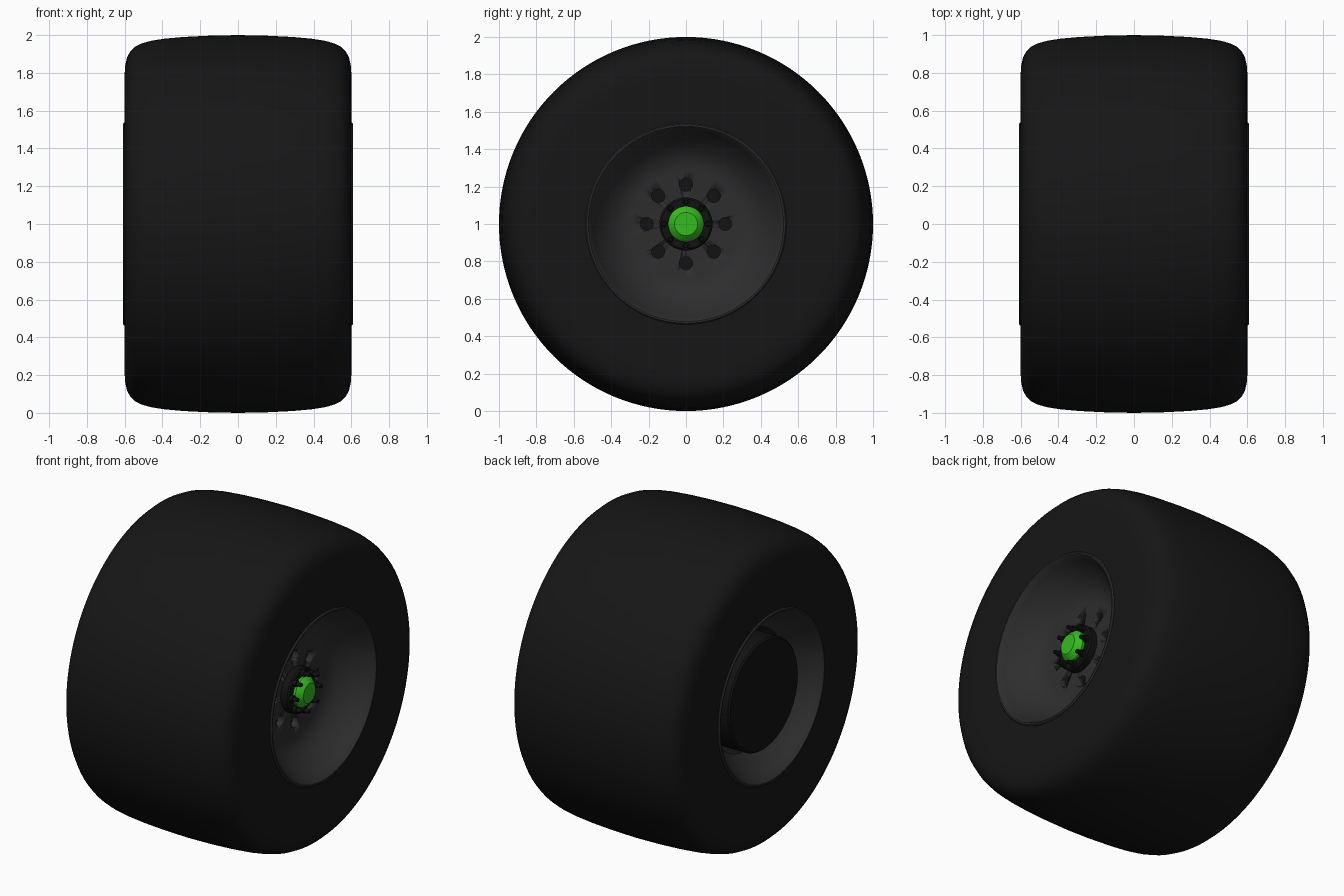
import bpy, bmesh
from math import sin, cos, pi, radians
from mathutils import Matrix, Vector

if "Cube" in bpy.data.objects:
    bpy.data.objects.remove(bpy.data.objects["Cube"])

CENTRE = Vector((0, 0, 1))


def material(name, r, g, b):
    m = bpy.data.materials.new(name)
    m.diffuse_color = (r, g, b, 1)
    m.use_nodes = True
    m.node_tree.nodes["Principled BSDF"].inputs["Base Color"].default_value = m.diffuse_color
    return m


RUBBER = material("rubber", .008, .008, .008)
RIM = material("rim_grey", .027, .027, .027)
DARK = material("dark_metal", .006, .006, .006)
GREEN = material("green", .035, .5, .015)


def finish(bm, name, mat, angle=35):
    bmesh.ops.recalc_face_normals(bm, faces=bm.faces)
    me = bpy.data.meshes.new(name)
    bm.to_mesh(me)
    bm.free()
    ob = bpy.data.objects.new(name, me)
    bpy.context.collection.objects.link(ob)
    me.materials.append(mat)
    bpy.ops.object.select_all(action='DESELECT')
    ob.select_set(True)
    bpy.context.view_layer.objects.active = ob
    bpy.ops.object.shade_smooth_by_angle(angle=radians(angle))
    return ob


def spin(bm, profile, n, closed, origin=CENTRE):
    """Revolve (x, radius) points about an x-parallel axis through origin."""
    rings = []
    for x, r in profile:
        if r == 0:
            rings.append([bm.verts.new(origin + Vector((x, 0, 0)))] * n)
        else:
            rings.append([bm.verts.new(origin + Vector(
                (x, r * cos(2 * pi * i / n), r * sin(2 * pi * i / n)))) for i in range(n)])
    pairs = list(zip(rings, rings[1:]))
    if closed:
        pairs.append((rings[-1], rings[0]))
    for a, b in pairs:
        for i in range(n):
            j = (i + 1) % n
            vs = list(dict.fromkeys((a[i], a[j], b[j], b[i])))
            if len(vs) > 2:
                bm.faces.new(vs)


def lathe(name, profile, mat, n=96, closed=False, angle=35):
    bm = bmesh.new()
    spin(bm, profile, n, closed)
    return finish(bm, name, mat, angle)


def around(count, radius, phase=0):
    for i in range(count):
        a = 2 * pi * i / count + phase
        yield CENTRE + Vector((0, radius * cos(a), radius * sin(a)))


# Tyre: half cross-section mirrored across x = 0
half = [(.56, .518), (.6, .53), (.6, .65), (.6, .80), (.597, .84), (.588, .88),
        (.57, .915), (.545, .938), (.51, .956), (.46, .97), (.39, .981),
        (.29, .99), (.15, .997)]
lathe("tyre", half + [(0, 1)] + [(-x, r) for x, r in reversed(half)],
      RUBBER, n=128, closed=True, angle=50)

# Rim front: rolled lip, deep dish and flat centre disc
dish = [(.58, .535), (.603, .537), (.61, .531), (.61, .522), (.602, .514),
        (.57, .498), (.52, .468), (.47, .425), (.43, .38), (.408, .335), (.40, .29)]
rim = lathe("rim_front", [(.36, 0), (.36, .33), (.43, .42), (.50, .50), (.54, .518)]
            + dish + [(.40, 0)], RIM)

# Eight round openings cut in the centre disc
bm = bmesh.new()
for p in around(8, .21):
    spin(bm, [(.3, 0), (.3, .035), (.5, .035), (.5, 0)], 24, False, p)
cutter = finish(bm, "hole_cutter", DARK)
cutter.hide_render = True
cutter.hide_set(True)
mod = rim.modifiers.new("holes", 'BOOLEAN')
mod.object = cutter
mod.solver = 'EXACT'

# Rim back: matching lip and open bowl
back = [(-x, r) for x, r in dish[:9]]
lathe("rim_back", [(-.54, .518)] + back + [(-.38, .41), (-.5, .5)], RIM, closed=True)

# Rim barrel and the dark drum filling the back
lathe("rim_barrel", [(-.54, .518), (.54, .518), (.54, .505), (-.54, .505)], DARK, closed=True)
lathe("brake_drum", [(-.55, 0), (-.55, .34), (-.54, .35), (.33, .35), (.33, 0)], DARK)

# Hub flange and green cap
lathe("hub", [(.39, 0), (.39, .142), (.445, .142), (.455, .132), (.455, 0)], DARK, n=48)
lathe("hub_cap", [(.44, 0), (.44, .096), (.47, .096), (.485, .085), (.505, .062),
                  (.505, 0)], GREEN, n=32, angle=25)

# Ring of studs around the cap
bm = bmesh.new()
for p in around(8, .117):
    spin(bm, [(.45, 0), (.45, .02), (.475, .02), (.475, .013), (.505, .013),
              (.51, .009), (.51, 0)], 12, False, p)
finish(bm, "hub_studs", DARK)
